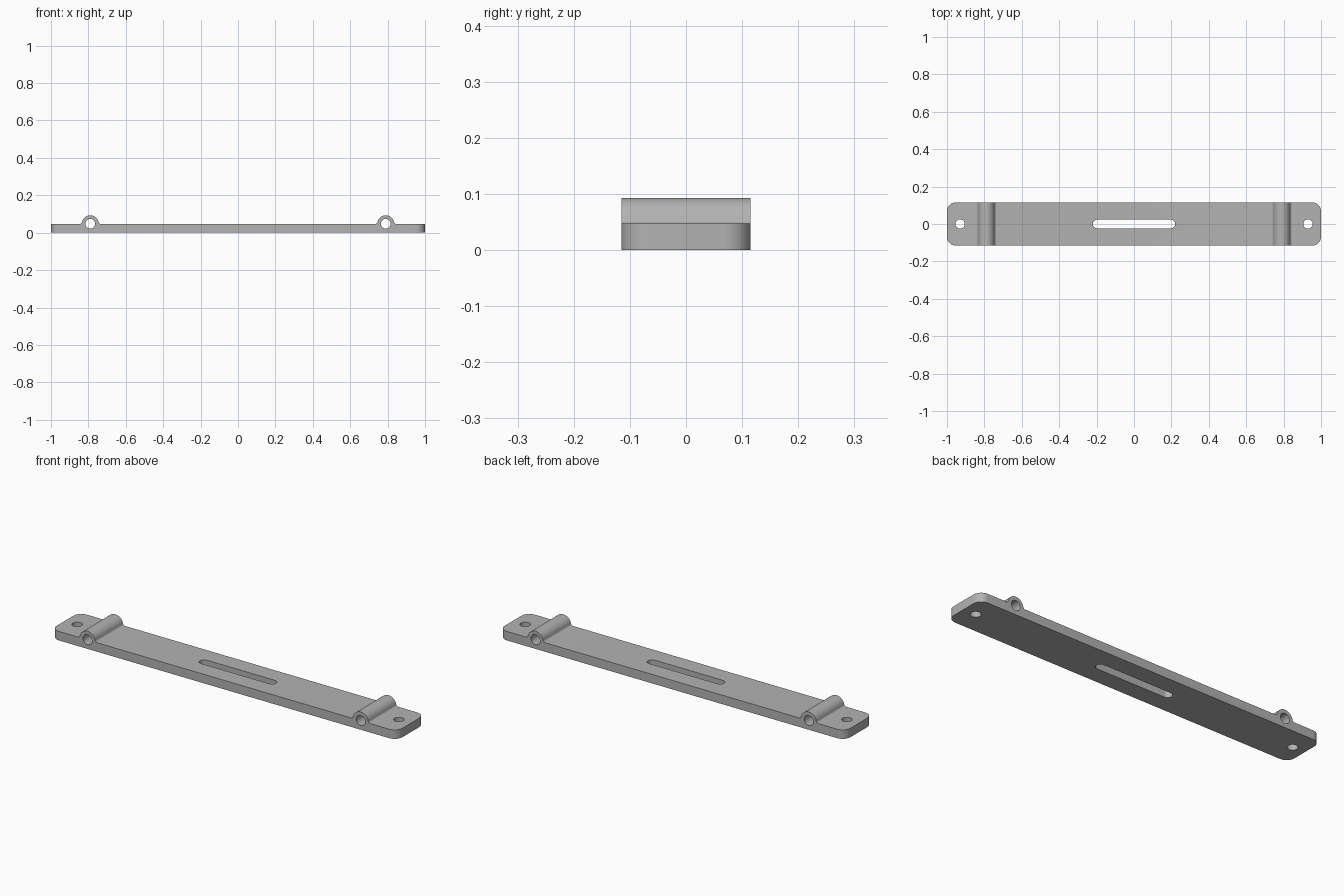
import bpy, bmesh, math

if "Cube" in bpy.data.objects:
    bpy.data.objects.remove(bpy.data.objects["Cube"])

HALF_W, PLATE_T = 0.115, 0.047
BOSS_X, BOSS_Z, BOSS_R, FILLET = 0.79, 0.048, 0.045, 0.012
BORE_R, SCREW_X, SCREW_R = 0.026, 0.93, 0.025
SLOT_X, SLOT_R, CORNER_R = 0.22, 0.023, 0.046

grey = bpy.data.materials.new("light grey")
grey.diffuse_color = (0.45, 0.45, 0.45, 1)
grey.use_nodes = True
grey.node_tree.nodes["Principled BSDF"].inputs["Base Color"].default_value = grey.diffuse_color


def arc(cx, cy, r, a0, a1, n):
    """Points on an arc, angles in radians."""
    return [(cx + r * math.cos(a0 + (a1 - a0) * i / n),
             cy + r * math.sin(a0 + (a1 - a0) * i / n)) for i in range(n + 1)]


def prism(name, outline, lo, hi, axis):
    """Extrude a closed outline along y or z."""
    bm = bmesh.new()
    place = (lambda p, d: (p[0], d, p[1])) if axis == "Y" else (lambda p, d: (p[0], p[1], d))
    face = bm.faces.new([bm.verts.new(place(p, lo)) for p in outline])
    new = bmesh.ops.extrude_face_region(bm, geom=[face])["geom"]
    shift = (0, hi - lo, 0) if axis == "Y" else (0, 0, hi - lo)
    bmesh.ops.translate(bm, vec=shift, verts=[v for v in new if isinstance(v, bmesh.types.BMVert)])
    bmesh.ops.recalc_face_normals(bm, faces=bm.faces)
    mesh = bpy.data.meshes.new(name)
    bm.to_mesh(mesh)
    bm.free()
    mesh.materials.append(grey)
    obj = bpy.data.objects.new(name, mesh)
    bpy.context.collection.objects.link(obj)
    return obj


def stadium(cx, half_len, r):
    """Rounded-end slot outline; a circle when half_len equals r."""
    s, h = half_len - r, math.pi / 2
    if s <= 0:
        return arc(cx, 0, r, 0, 4 * h, 32)[:-1]
    return arc(cx + s, 0, r, -h, h, 16) + arc(cx - s, 0, r, h, 3 * h, 16)


# Side profile: flat bar with two filleted round bosses on top
fz = PLATE_T + FILLET
dx = math.sqrt((BOSS_R + FILLET) ** 2 - (fz - BOSS_Z) ** 2)
tilt = math.atan2(fz - BOSS_Z, dx)
profile = [(-1, 0), (1, 0), (1, PLATE_T)]
for cx in (BOSS_X, -BOSS_X):
    profile += arc(cx + dx, fz, FILLET, -math.pi / 2, -math.pi + tilt, 8)
    profile += arc(cx, BOSS_Z, BOSS_R, tilt, math.pi - tilt, 28)[1:-1]
    profile += arc(cx - dx, fz, FILLET, -tilt, -math.pi / 2, 8)
profile.append((-1, PLATE_T))
bar = prism("mounting_bar", profile, -HALF_W, HALF_W, "Y")

# Rounded bar corners: bevel the four vertical end edges
bm = bmesh.new()
bm.from_mesh(bar.data)
corners = [e for e in bm.edges if all(abs(v.co.x) > 0.999 for v in e.verts)
           and abs(e.verts[0].co.z - e.verts[1].co.z) > 0.01]
bmesh.ops.bevel(bm, geom=corners, offset=CORNER_R, segments=10, profile=0.5, affect="EDGES")
bm.to_mesh(bar.data)
bm.free()

# Cutters: central slot, end screw holes and cross bores
cutters = [prism("slot_cutter", stadium(0, SLOT_X, SLOT_R), -0.1, 0.2, "Z")]
for side in (-1, 1):
    cutters.append(prism("screw_hole_cutter", stadium(side * SCREW_X, SCREW_R, SCREW_R), -0.1, 0.2, "Z"))
    bore = arc(side * BOSS_X, BOSS_Z, BORE_R, 0, 2 * math.pi, 32)[:-1]
    cutters.append(prism("bore_cutter", bore, -0.2, 0.2, "Y"))
bpy.context.view_layer.objects.active = bar
bar.select_set(True)
for c in cutters:
    mod = bar.modifiers.new("cut", "BOOLEAN")
    mod.operation, mod.solver, mod.object = "DIFFERENCE", "EXACT", c
    bpy.ops.object.modifier_apply(modifier=mod.name)
for c in cutters:
    bpy.data.objects.remove(c)

bpy.ops.object.shade_smooth_by_angle(angle=math.radians(30))
